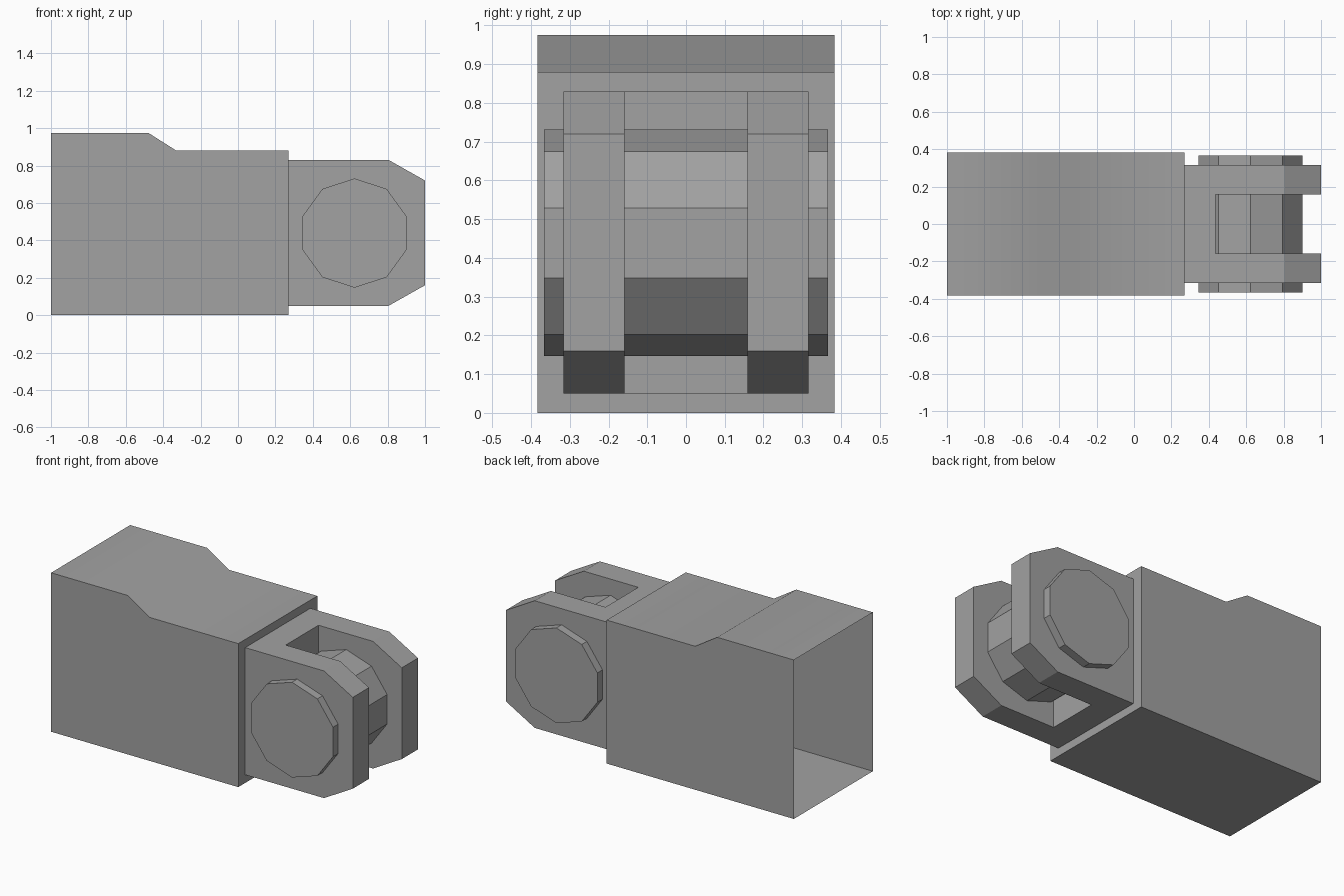
import bpy, bmesh, math
from mathutils import Matrix

cube = bpy.data.objects.get("Cube")
if cube:
    bpy.data.objects.remove(cube, do_unlink=True)

GREY = (0.36, 0.36, 0.36, 1.0)
grey = bpy.data.materials.new("plain grey")
grey.use_nodes = True
grey.diffuse_color = GREY
grey.node_tree.nodes["Principled BSDF"].inputs["Base Color"].default_value = GREY


def add_object(name, bm):
    bmesh.ops.recalc_face_normals(bm, faces=bm.faces)
    mesh = bpy.data.meshes.new(name)
    bm.to_mesh(mesh)
    bm.free()
    mesh.materials.append(grey)
    obj = bpy.data.objects.new(name, mesh)
    bpy.context.collection.objects.link(obj)
    return obj


def extruded_profile(profile, half_width):
    """Closed solid from an (x, z) outline, centred on y = 0."""
    bm = bmesh.new()
    face = bm.faces.new([bm.verts.new((x, -half_width, z)) for x, z in profile])
    extruded = bmesh.ops.extrude_face_region(bm, geom=[face])["geom"]
    verts = [v for v in extruded if isinstance(v, bmesh.types.BMVert)]
    bmesh.ops.translate(bm, verts=verts, vec=(0, 2 * half_width, 0))
    return bm


def select_only(obj):
    bpy.ops.object.select_all(action='DESELECT')
    obj.select_set(True)
    bpy.context.view_layer.objects.active = obj


# Stepped housing, a thin shell open at its far end
bm = extruded_profile([(-1, 0), (0.27, 0), (0.27, 0.88), (-0.33, 0.88),
                       (-0.48, 0.975), (-1, 0.975)], 0.383)
bmesh.ops.recalc_face_normals(bm, faces=bm.faces)
open_end = [f for f in bm.faces if f.calc_center_median().x < -0.99]
bmesh.ops.delete(bm, geom=open_end, context='FACES_ONLY')
housing = add_object("housing", bm)
select_only(housing)
bpy.ops.object.shade_smooth_by_angle(angle=math.radians(40))

# Forked clevis with chamfered tips
clevis = add_object("clevis", extruded_profile(
    [(0.27, 0.05), (0.805, 0.05), (1, 0.16), (1, 0.72),
     (0.805, 0.83), (0.27, 0.83)], 0.316))

# Slot between the two fork arms
slot = add_object("slot_cutter", extruded_profile(
    [(0.435, -0.1), (1.1, -0.1), (1.1, 1), (0.435, 1)], 0.159))
slot.hide_render = True
cut = clevis.modifiers.new("slot", 'BOOLEAN')
cut.operation = 'DIFFERENCE'
cut.solver = 'EXACT'
cut.object = slot
select_only(clevis)
bpy.ops.object.modifier_apply(modifier=cut.name)
bpy.data.objects.remove(slot, do_unlink=True)

# Ten-sided hinge pin through both arms
bm = bmesh.new()
bmesh.ops.create_cone(bm, cap_ends=True, segments=10, radius1=0.292,
                      radius2=0.292, depth=0.732)
turn = Matrix.Rotation(math.pi / 2, 4, 'X') @ Matrix.Rotation(math.pi / 2, 4, 'Z')
# Keep a corner pointing straight along the arm
if not any(abs(v.co.x - 0.292) < 0.001 for v in bm.verts):
    turn = turn @ Matrix.Rotation(math.pi / 10, 4, 'Z')
else:
    turn = Matrix.Rotation(math.pi / 2, 4, 'X')
bmesh.ops.transform(bm, matrix=Matrix.Translation((0.623, 0, 0.439)) @ turn, verts=bm.verts)
pin = add_object("hinge_pin", bm)
